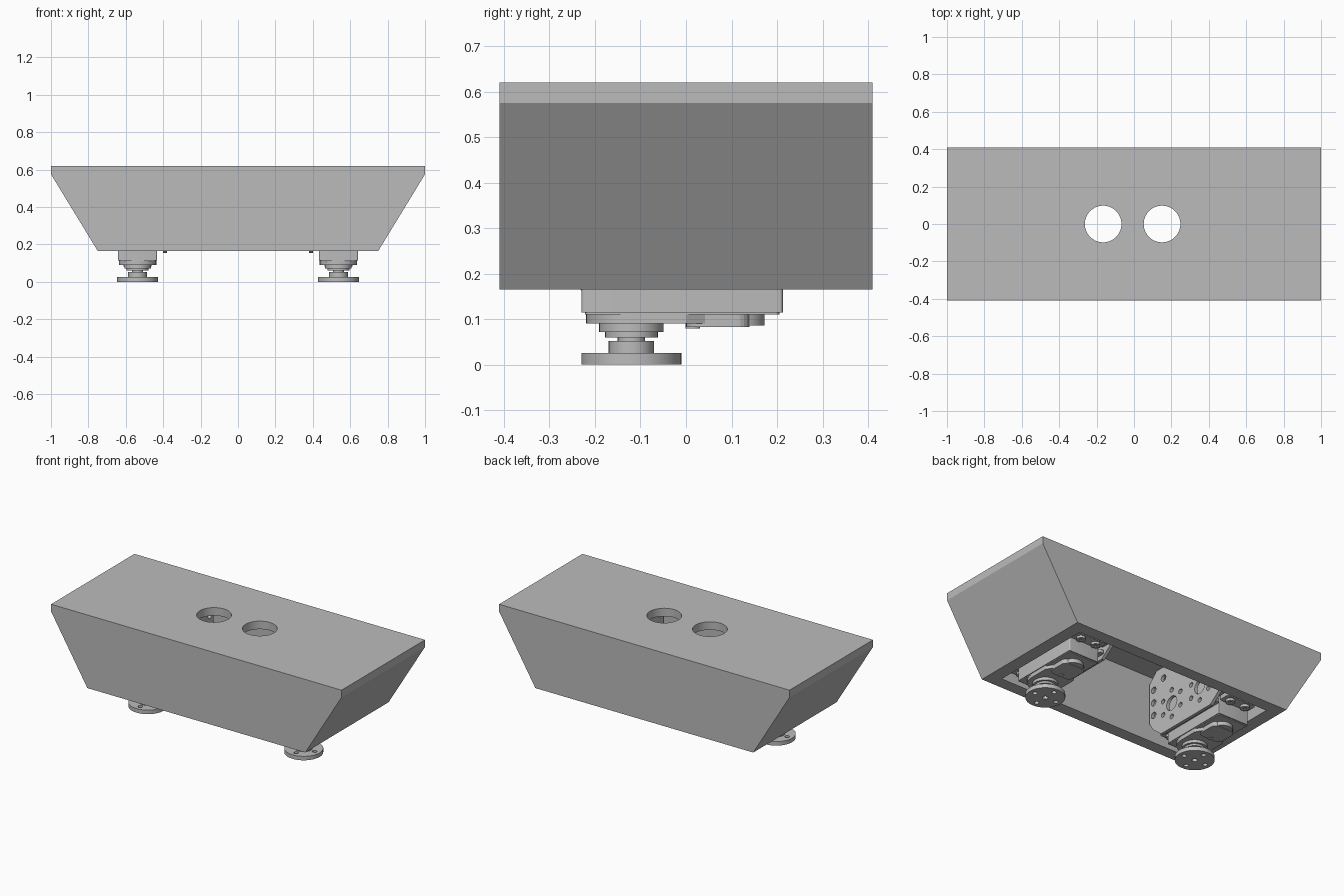
import bpy
from math import sin, cos, pi, radians
from mathutils import Matrix

if "Cube" in bpy.data.objects:
    bpy.data.objects.remove(bpy.data.objects["Cube"])

grey = bpy.data.materials.new("plain grey")
grey.use_nodes = True
grey.diffuse_color = (0.5, 0.5, 0.5, 1)
grey.node_tree.nodes["Principled BSDF"].inputs["Base Color"].default_value = (0.5, 0.5, 0.5, 1)


def circle(cx, cy, r, n=32):
    return [(cx + r * cos(2 * pi * i / n), cy + r * sin(2 * pi * i / n)) for i in range(n)]


def rounded(x0, x1, y0, y1, r, n=5):
    pts = []
    corners = [(x1 - r, y1 - r), (x0 + r, y1 - r), (x0 + r, y0 + r), (x1 - r, y0 + r)]
    for q, (cx, cy) in enumerate(corners):
        for i in range(n + 1):
            a = pi / 2 * (q + i / n)
            pts.append((cx + r * cos(a), cy + r * sin(a)))
    return pts


def slab(name, outlines, low, high, axis="Z"):
    """Extrude an outline with holes from low to high along an axis."""
    cu = bpy.data.curves.new(name, "CURVE")
    cu.dimensions = "2D"
    cu.fill_mode = "BOTH"
    cu.extrude = (high - low) / 2
    for pts in outlines:
        sp = cu.splines.new("POLY")
        sp.points.add(len(pts) - 1)
        for p, (u, v) in zip(sp.points, pts):
            p.co = (u, v, 0, 1)
        sp.use_cyclic_u = True
    ob = bpy.data.objects.new(name, cu)
    bpy.context.collection.objects.link(ob)
    bpy.ops.object.select_all(action="DESELECT")
    ob.select_set(True)
    bpy.context.view_layer.objects.active = ob
    bpy.ops.object.convert(target="MESH")
    ob = bpy.context.object
    m = Matrix.Translation((0, 0, (low + high) / 2))
    if axis == "X":    # outline is given in (y, z)
        m = Matrix(((0, 0, 1, 0), (1, 0, 0, 0), (0, 1, 0, 0), (0, 0, 0, 1))) @ m
    elif axis == "Y":  # outline is given in (x, z)
        m = Matrix(((1, 0, 0, 0), (0, 0, -1, 0), (0, 1, 0, 0), (0, 0, 0, 1))) @ m
    ob.data.transform(m)
    ob.data.materials.clear()
    ob.data.materials.append(grey)
    # Round walls turn smooth, small corner facets stay flat
    bpy.ops.object.shade_smooth_by_angle(angle=radians(12))
    return ob


def cut(target, cutter):
    mod = target.modifiers.new("cut", "BOOLEAN")
    mod.operation = "DIFFERENCE"
    mod.solver = "EXACT"
    mod.object = cutter
    bpy.ops.object.select_all(action="DESELECT")
    target.select_set(True)
    bpy.context.view_layer.objects.active = target
    bpy.ops.object.modifier_apply(modifier=mod.name)
    bpy.data.objects.remove(cutter)
    bpy.ops.object.shade_smooth_by_angle(angle=radians(12))


# Hollow hull, open underneath, with two round holes in the deck
half = [(0.75, 0.165), (1, 0.575), (1, 0.62)]
hull = slab("hull", [half + [(-x, z) for x, z in reversed(half)]], -0.41, 0.41, "Y")
inner = [(0.655, 0.14), (0.67, 0.165), (0.915, 0.57)]
cut(hull, slab("cavity_cutter", [inner + [(-x, z) for x, z in reversed(inner)]], -0.335, 0.335, "Y"))
for x in (-0.165, 0.15):
    cut(hull, slab("hole_cutter", [circle(x, 0, 0.098, 64)], 0.5, 0.7))

SHAFT_Y = -0.12
for side, label in ((-1, "right"), (1, "left")):
    cx = 0.537 * side

    def name(part):
        return label + "_" + part

    # Motor body with stepped gear housing
    slab(name("motor_body"), [rounded(cx - 0.105, cx + 0.105, -0.23, 0.213, 0.008)], 0.115, 0.5)
    slab(name("motor_lid"), [rounded(cx - 0.1, cx + 0.1, -0.222, 0.205, 0.01)], 0.11, 0.115)
    arc = [(cx + 0.1 * cos(pi + pi * i / 20), SHAFT_Y + 0.1 * sin(pi + pi * i / 20)) for i in range(21)]
    slab(name("gear_housing"), [arc + [(cx + 0.1, 0), (cx + 0.07, 0.05),
                                       (cx - 0.07, 0.05), (cx - 0.1, 0)]], 0.09, 0.111)
    slab(name("gear_cover"), [rounded(cx - 0.075, cx + 0.075, 0, 0.14, 0.03)], 0.083, 0.111)
    slab(name("gear_bump"), [circle(cx, 0.113, 0.06)], 0.086, 0.111)
    slab(name("gear_pin"), [circle(cx, 0.015, 0.016, 16)], 0.079, 0.09)

    # Output shaft and horn
    for part, r, low, high in (("shaft_collar", 0.071, 0.072, 0.09), ("shaft_ring", 0.058, 0.06, 0.072),
                               ("shaft_neck", 0.03, 0.052, 0.06), ("horn_hub", 0.05, 0.025, 0.052)):
        slab(name(part), [circle(cx, SHAFT_Y, r)], low, high)
    holes = [circle(cx + 0.075 * cos(a * pi / 2), SHAFT_Y + 0.075 * sin(a * pi / 2), 0.014, 12)
             for a in range(4)]
    slab(name("horn_disc"), [circle(cx, SHAFT_Y, 0.11, 48), circle(cx, SHAFT_Y, 0.016, 12)] + holes, 0, 0.025)

    # Mounting ears, bracket tabs and screws at both ends of the motor
    for end, y0, y1 in (("front", -0.3, -0.23), ("back", 0.213, 0.283)):
        ym = (y0 + y1) / 2
        spots = [(cx - 0.052, ym), (cx + 0.052, ym)]
        slab(name(end + "_ear"), [rounded(cx - 0.1, cx + 0.1, y0, y1, 0.012)]
             + [circle(x, y, 0.018, 12) for x, y in spots], 0.2, 0.225)
        a, b = sorted((0.39 * side, 0.645 * side))
        slab(name(end + "_bracket_tab"), [rounded(a, b, y0 - 0.005, y1 + 0.005, 0.012)], 0.225, 0.245)
        for i, (x, y) in enumerate(spots):
            slab(name(f"{end}_screw_{i}"), [circle(x, y, 0.026, 16), circle(x, y, 0.01, 8)], 0.185, 0.2)
            slab(name(f"{end}_screw_stem_{i}"), [circle(x, y, 0.012, 8)], 0.19, 0.25)

    # Perforated bracket plate on the inner side, narrow at its foot and notched on top
    outlines = [[(-0.22, 0.155), (0.2, 0.155), (0.27, 0.21), (0.3, 0.26), (0.3, 0.51), (0.24, 0.57),
                 (0.13, 0.57), (0.06, 0.48), (-0.08, 0.48), (-0.15, 0.57), (-0.26, 0.57),
                 (-0.32, 0.51), (-0.32, 0.26), (-0.29, 0.21)]]
    for y in (-0.13, 0.11):
        outlines.append(circle(y, 0.31, 0.044, 24))
        outlines += [circle(y + 0.085 * cos(k * pi / 3 + pi / 6), 0.31 + 0.085 * sin(k * pi / 3 + pi / 6), 0.015, 12)
                     for k in range(6)]
    outlines += [circle(y, z, 0.02, 12) for y in (-0.285, 0.265) for z in (0.3, 0.38, 0.46)]
    outlines += [circle(y, 0.5, 0.02, 12) for y in (-0.2, 0.18)]
    a, b = sorted((0.38 * side, 0.4 * side))
    slab(name("bracket_plate"), outlines, a, b, "X")
    # Folded stiffening rail along the lower part of the plate
    a, b = sorted((0.4 * side, 0.432 * side))
    slab(name("bracket_rail"), [rounded(a, b, -0.24, 0.22, 0.008)], 0.18, 0.2)
